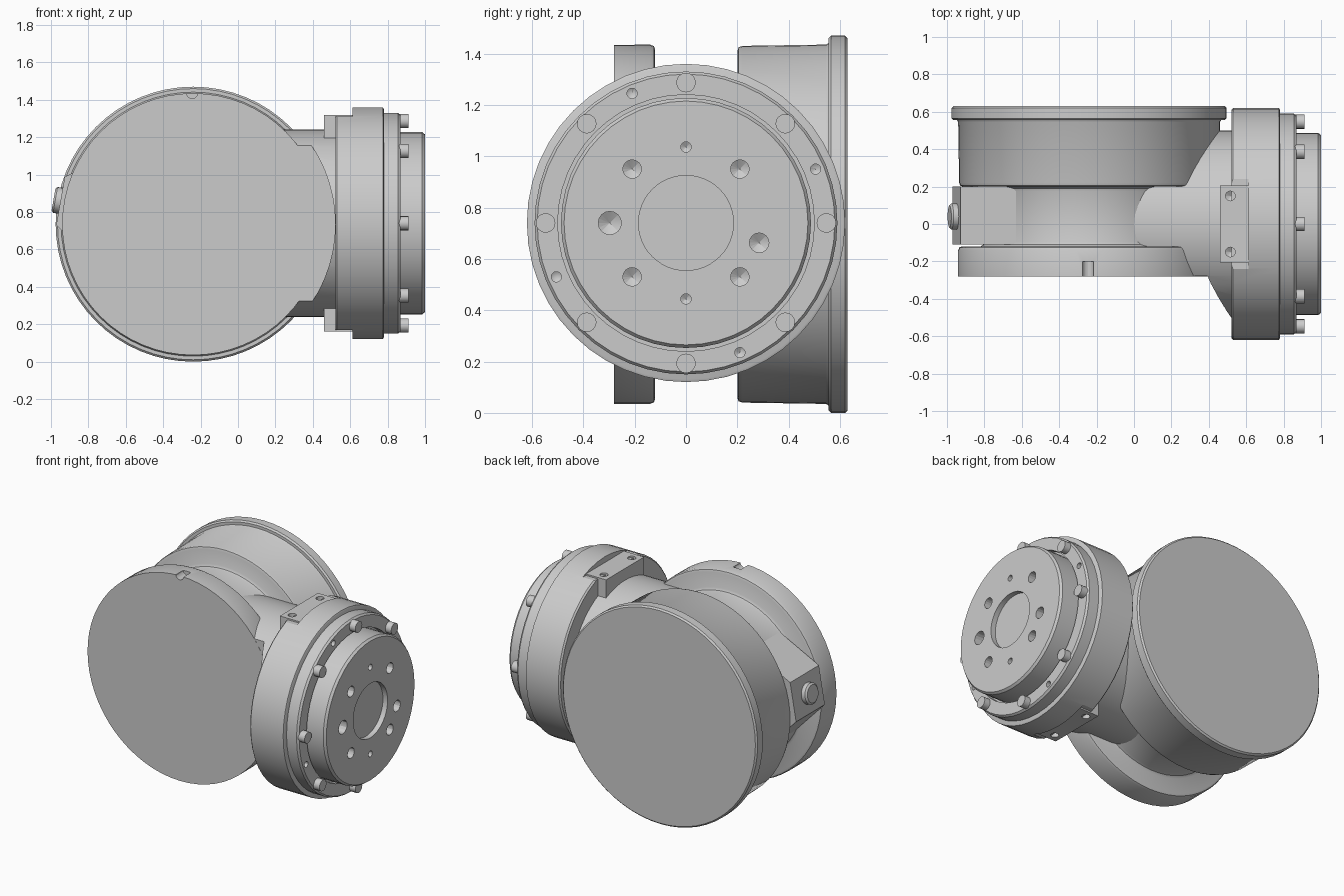
import bpy, bmesh, math
from mathutils import Vector

if "Cube" in bpy.data.objects:
    bpy.data.objects.remove(bpy.data.objects["Cube"])

DRUM = Vector((-0.24, 0, 0.735))   # drum axis runs along y
HEAD = Vector((0, 0, 0.74))        # output axis runs along x
X, Y, Z = Vector((1, 0, 0)), Vector((0, 1, 0)), Vector((0, 0, 1))


def finish(name, bm, smooth=True):
    bmesh.ops.recalc_face_normals(bm, faces=bm.faces)
    mesh = bpy.data.meshes.new(name)
    bm.to_mesh(mesh)
    bm.free()
    ob = bpy.data.objects.new(name, mesh)
    bpy.context.collection.objects.link(ob)
    if smooth:
        shade(ob)
    return ob


def shade(ob):
    bpy.ops.object.select_all(action='DESELECT')
    ob.select_set(True)
    bpy.context.view_layer.objects.active = ob
    bpy.ops.object.shade_smooth_by_angle(angle=math.radians(35))


def revolve(bm, profile, centre, axis, n=48):
    """Spin (radius, distance) points round an axis; the ends are capped."""
    a = axis.normalized()
    u = Z if abs(a.z) < 0.9 else X
    u = (u - a * u.dot(a)).normalized()
    v = a.cross(u)
    rings = []
    for r, t in profile:
        if r == 0:
            rings.append([bm.verts.new(centre + a * t)] * n)
        else:
            rings.append([bm.verts.new(centre + a * t + r * (
                u * math.cos(2 * math.pi * i / n) + v * math.sin(2 * math.pi * i / n)))
                for i in range(n)])
    for p, q in zip(rings, rings[1:]):
        for i in range(n):
            j = (i + 1) % n
            vs = list(dict.fromkeys((p[i], p[j], q[j], q[i])))
            bm.faces.new(vs)
    for end, (r, _) in ((rings[0], profile[0]), (rings[-1], profile[-1])):
        if r:
            bm.faces.new(end)


def turned(name, profile, centre, axis, n=48):
    bm = bmesh.new()
    revolve(bm, profile, centre, axis, n)
    return finish(name, bm)


def box(bm, lo, hi):
    res = bmesh.ops.create_cube(bm, size=1)
    for v in res['verts']:
        v.co = Vector([lo[k] + (v.co[k] + 0.5) * (hi[k] - lo[k]) for k in range(3)])


def cut(ob, bm):
    """Subtract the cutter from the part and apply it."""
    cutter = finish("cutter", bm, False)
    cutter.hide_render = True
    mod = ob.modifiers.new("cut", 'BOOLEAN')
    mod.operation, mod.solver, mod.object = 'DIFFERENCE', 'EXACT', cutter
    bpy.context.view_layer.objects.active = ob
    bpy.ops.object.modifier_apply(modifier=mod.name)
    bpy.data.objects.remove(cutter)
    shade(ob)


def drill(bm, point, axis, r, depth):
    """Blind hole with a conical bottom; axis points into the part."""
    revolve(bm, [(r, -0.05), (r, depth), (0, depth + r * 0.6)], point, axis, 16)


# Waisted main drum with front disc and rear rim
drum = turned("main_drum", [
    (0.70, -0.28), (0.70, -0.14), (0.694, -0.125), (0.68, -0.12), (0.58, -0.12),
    (0.565, -0.11), (0.56, -0.095), (0.56, 0.175), (0.565, 0.19), (0.58, 0.20),
    (0.675, 0.20), (0.69, 0.205), (0.695, 0.22), (0.70, 0.545), (0.706, 0.555),
    (0.725, 0.555), (0.735, 0.565), (0.735, 0.62), (0.725, 0.63)],
    Vector((DRUM.x, 0, DRUM.z)), Y, 64)
bm = bmesh.new()
revolve(bm, [(0.03, -0.4), (0.03, -0.2)], Vector((-0.245, 0, 1.437)), Y, 16)
cut(drum, bm)

# Neck joining drum to head, trimmed round at the front
neck = turned("neck", [(0.50, -0.24), (0.50, 0.56)], HEAD, X, 64)
bm = bmesh.new()
revolve(bm, [(0.76, -0.9), (0.76, -0.279)], DRUM, Y, 64)
cut(neck, bm)

# Head housing with flats at top and bottom
housing = turned("head_housing", [(0.61, 0.52), (0.62, 0.53), (0.62, 0.775),
                                  (0.61, 0.78)], HEAD, X)
bm = bmesh.new()
for s in (1, -1):
    z0, z1 = sorted((HEAD.z + s * 0.57, HEAD.z + s * 0.8))
    box(bm, (0.4, -0.24, z0), (0.612, 0.24, z1))
cut(housing, bm)

# Mounting pads on the flats, each with two screw holes
for s, name in ((1, "top_pad"), (-1, "bottom_pad")):
    bm = bmesh.new()
    z0, z1 = sorted((HEAD.z + s * 0.44, HEAD.z + s * 0.58))
    box(bm, (0.46, -0.205, z0), (0.612, 0.205, z1))
    pad = finish(name, bm)
    bm = bmesh.new()
    for y in (-0.15, 0.15):
        drill(bm, Vector((0.515, y, HEAD.z + s * 0.58)), -s * Z, 0.026, 0.05)
    cut(pad, bm)

# Bolted ring with four small tapped holes
ring = turned("bolt_ring", [(0.59, 0.76), (0.59, 0.855), (0.58, 0.868), (0.50, 0.868),
                            (0.50, 0.83), (0.3, 0.83)], HEAD, X)
bm = bmesh.new()
for y, z in ((-0.21, 0.505), (0.505, 0.21), (-0.505, -0.21), (0.21, -0.505)):
    drill(bm, HEAD + Vector((0.868, y, z)), -X, 0.02, 0.04)
cut(ring, bm)

# Ring bolts
for i in range(8):
    a = i * math.pi / 4
    c = HEAD + 0.547 * Vector((0, math.cos(a), math.sin(a)))
    turned(f"ring_bolt_{i + 1}", [(0.038, 0.85), (0.038, 0.912)], c, X, 16)

# Output plate with centre recess and bolt pattern
plate = turned("output_plate", [(0.487, 0.82), (0.487, 0.985), (0.475, 1.0), (0.185, 1.0),
                                (0.185, 0.965)], HEAD, X)
bm = bmesh.new()
holes = [(y, z, 0.036) for y in (-0.21, 0.21) for z in (-0.21, 0.21)]
holes += [(-0.297, 0, 0.045), (0.285, -0.077, 0.038), (0, 0.296, 0.02), (0, -0.296, 0.02)]
for y, z, r in holes:
    drill(bm, HEAD + Vector((1.0, y, z)), -X, r, 0.06)
cut(plate, bm)

# Flared boss on the far side of the drum, tilted slightly up
ang = math.radians(170)
out = Vector((math.cos(ang), 0, math.sin(ang)))
tan = out.cross(Y)
bm = bmesh.new()
ends = []
for y in (-0.11, 0.20):
    ends.append([bm.verts.new(DRUM + out * r + tan * w + Y * y) for r, w in (
        (0.45, -0.33), (0.72, -0.13), (0.72, 0.13), (0.45, 0.33))])
for i in range(4):
    j = (i + 1) % 4
    bm.faces.new((ends[0][i], ends[0][j], ends[1][j], ends[1][i]))
for e in ends:
    bm.faces.new(e)
finish("side_boss", bm)

# Sealing plug on the boss
turned("side_plug", [(0.07, 0.70), (0.07, 0.748), (0.058, 0.758)],
       DRUM + Y * 0.04, out, 24)
